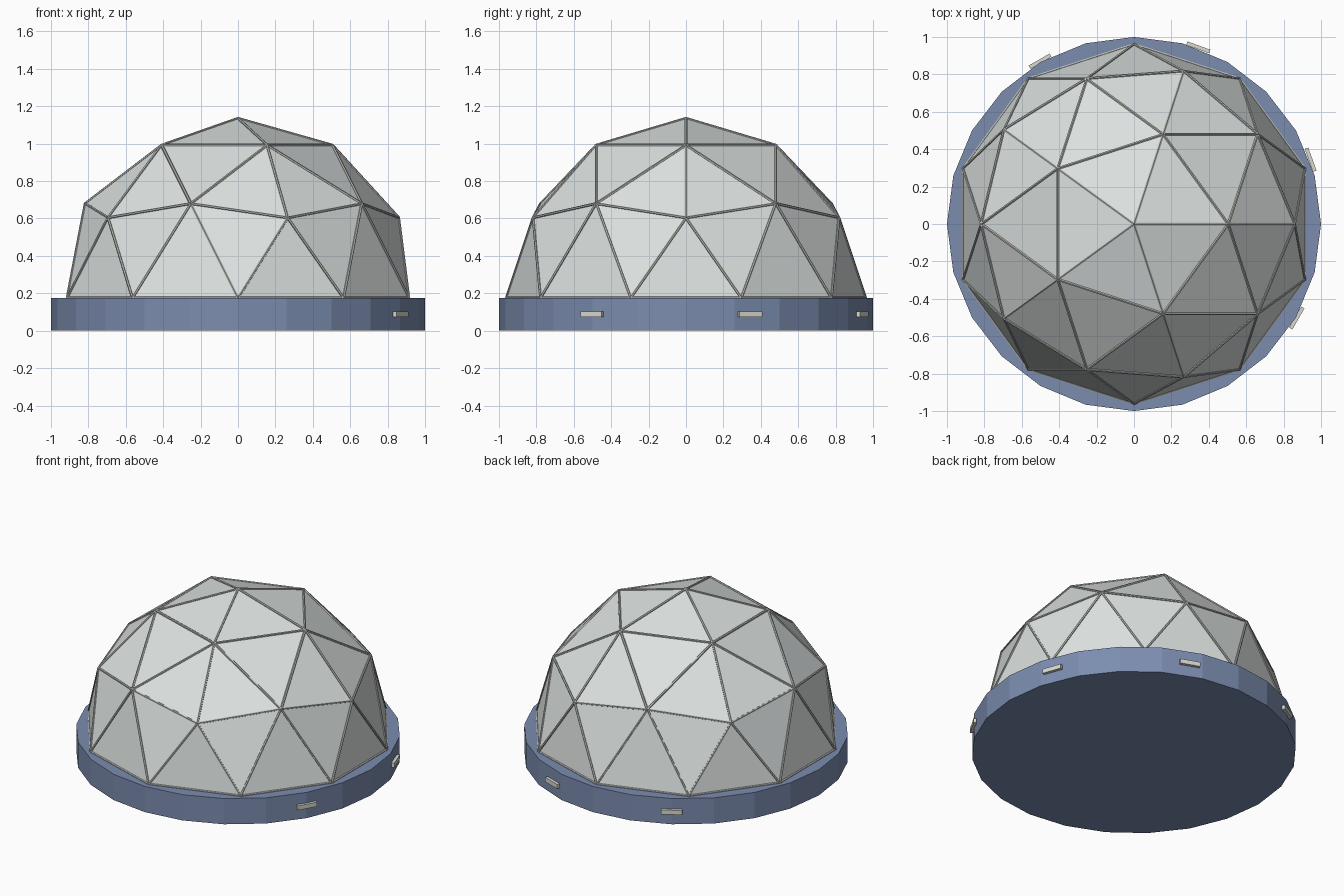
import bpy, bmesh, math
from mathutils import Matrix, Vector

cube = bpy.data.objects.get("Cube")
if cube:
    bpy.data.objects.remove(cube, do_unlink=True)

BASE_TOP = 0.175
DOME_RADIUS = 0.96
STRUT_RADIUS = 0.008


def material(name, rgb):
    mat = bpy.data.materials.new(name)
    mat.use_nodes = True
    mat.diffuse_color = (*rgb, 1)
    mat.node_tree.nodes["Principled BSDF"].inputs["Base Color"].default_value = (*rgb, 1)
    return mat


def add_object(name, bm, mat):
    mesh = bpy.data.meshes.new(name)
    bm.to_mesh(mesh)
    bm.free()
    mesh.materials.append(mat)
    obj = bpy.data.objects.new(name, mesh)
    bpy.context.collection.objects.link(obj)
    return obj


blue = material("slate blue", (0.2, 0.265, 0.43))
pale = material("pale grey", (0.72, 0.76, 0.75))
grey = material("strut grey", (0.48, 0.5, 0.48))
cream = material("warm white", (0.7, 0.7, 0.64))

# Round foundation with flat facets
bm = bmesh.new()
bmesh.ops.create_cone(bm, cap_ends=True, segments=24, radius1=1, radius2=1, depth=BASE_TOP,
                      matrix=Matrix.Translation((0, 0, BASE_TOP / 2)))
add_object("foundation", bm, blue)

# Upper half of a geodesic sphere
bm = bmesh.new()
bmesh.ops.create_icosphere(bm, subdivisions=2, radius=DOME_RADIUS)
lower = [v for v in bm.verts if v.co.z < -0.01]
bmesh.ops.delete(bm, geom=lower, context='VERTS')
bmesh.ops.translate(bm, verts=bm.verts, vec=(0, 0, BASE_TOP))
edges = [(e.verts[0].co.copy(), e.verts[1].co.copy()) for e in bm.edges]
add_object("dome_panels", bm, pale)

# One slim strut along every panel edge
bm = bmesh.new()
for a, b in edges:
    turn = (b - a).to_track_quat('Z', 'Y').to_matrix().to_4x4()
    bmesh.ops.create_cone(bm, cap_ends=True, segments=6, radius1=STRUT_RADIUS,
                          radius2=STRUT_RADIUS, depth=(b - a).length,
                          matrix=Matrix.Translation((a + b) / 2) @ turn)
add_object("dome_struts", bm, grey)

# Small bars fixed around the foundation
for i, angle in enumerate((-30, 20, 70, 120)):
    bm = bmesh.new()
    place = (Matrix.Rotation(math.radians(angle), 4, 'Z')
             @ Matrix.Translation((1.005, 0, BASE_TOP / 2))
             @ Matrix.Diagonal((0.02, 0.13, 0.03, 1)))
    bmesh.ops.create_cube(bm, size=1, matrix=place)
    add_object(f"foundation_bar_{i + 1}", bm, cream)
